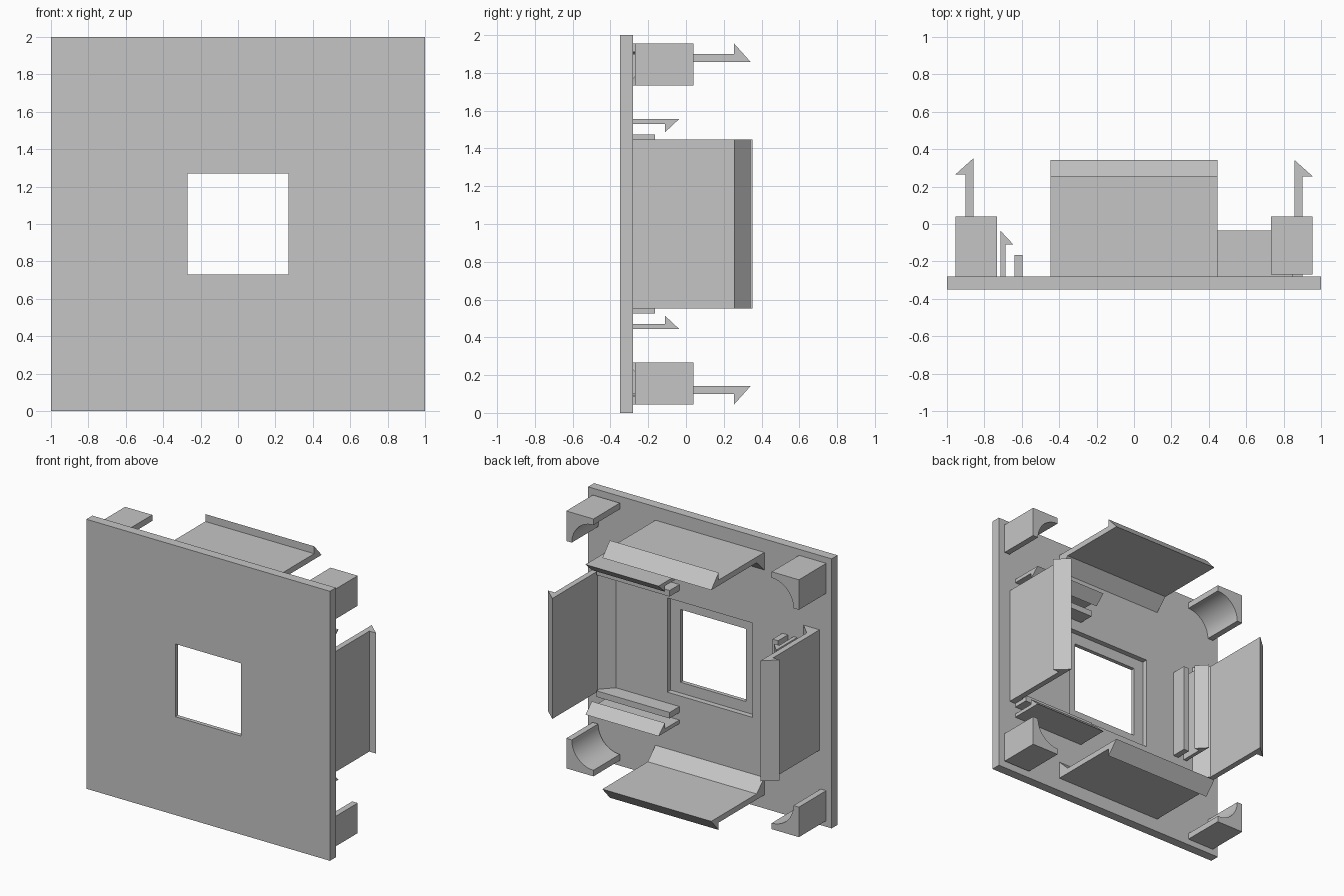
import bpy, bmesh
from math import sin, cos, pi
from mathutils import Vector

if "Cube" in bpy.data.objects:
    bpy.data.objects.remove(bpy.data.objects["Cube"])

grey = bpy.data.materials.new("light_grey")
grey.use_nodes = True
grey.diffuse_color = (0.56, 0.56, 0.56, 1)
grey.node_tree.nodes["Principled BSDF"].inputs["Base Color"].default_value = grey.diffuse_color

BACK = -0.28  # rear surface of the plate
MID = Vector((0, 0, 1))


def finish(name, bm):
    bmesh.ops.recalc_face_normals(bm, faces=bm.faces)
    mesh = bpy.data.meshes.new(name)
    bm.to_mesh(mesh)
    bm.free()
    mesh.materials.append(grey)
    obj = bpy.data.objects.new(name, mesh)
    bpy.context.collection.objects.link(obj)
    return obj


def prism(name, points, sweep):
    """Extrude a closed outline along a vector."""
    bm = bmesh.new()
    face = bm.faces.new([bm.verts.new(p) for p in points])
    grown = bmesh.ops.extrude_face_region(bm, geom=[face])
    verts = [g for g in grown["geom"] if isinstance(g, bmesh.types.BMVert)]
    bmesh.ops.translate(bm, verts=verts, vec=sweep)
    return finish(name, bm)


def wall_part(name, profile, out, along, start, end):
    """Profile of (outward distance, y), swept along the plate."""
    out, along = Vector(out), Vector(along)
    pts = [MID + out * u + Vector((0, y, 0)) + along * start for u, y in profile]
    return prism(name, pts, along * (end - start))


# Square plate with a window and a rebate around it at the rear
rings = [(1, -0.35), (0.27, -0.35), (0.27, -0.32), (0.35, -0.32), (0.35, BACK), (1, BACK)]
bm = bmesh.new()
loops = [[bm.verts.new((sx * h, y, 1 + sz * h))
          for sx, sz in ((-1, -1), (1, -1), (1, 1), (-1, 1))] for h, y in rings]
for i, loop in enumerate(loops):
    after = loops[(i + 1) % len(loops)]
    for j in range(4):
        k = (j + 1) % 4
        bm.faces.new((loop[j], loop[k], after[k], after[j]))
finish("plate", bm)

# Four large snap clips with outward hooks and a sloped foot
X, Z = Vector((1, 0, 0)), Vector((0, 0, 1))
clips = [("top_clip", Z, X, 0), ("bottom_clip", -Z, X, 0),
         ("left_clip", X, Z, 0), ("right_clip", -X, Z, 0.01)]
for name, out, along, dy in clips:
    profile = [(0.77, BACK), (0.9, BACK), (0.9, 0.255 + dy), (0.955, 0.255 + dy),
               (0.858, 0.342 + dy), (0.858, -0.19)]
    wall_part(name, profile, out, along, -0.447, 0.447)

# Small inward hooks, each paired with a low rib
small = [("top", Z, X, 0.25, 0.85, 0.557, 0.475),
         ("bottom", -Z, X, 0.25, 0.85, 0.557, 0.475),
         ("right", -X, Z, -0.33, 0.34, 0.715, 0.64)]
for side, out, along, start, end, u, r in small:
    hook = [(u, BACK), (u, -0.035), (u - 0.07, -0.11), (u - 0.027, -0.11), (u - 0.027, BACK)]
    rib = [(r, BACK), (r, -0.165), (r - 0.045, -0.165), (r - 0.045, BACK)]
    wall_part(side + "_small_hook", hook, out, along, start, end)
    wall_part(side + "_rib", rib, out, along, start, end)

# Corner blocks, each with a round hollow on its inner corner
near, far, radius, steps = 0.732, 0.955, 0.178, 16
arc = [(near + radius * cos(a), near + radius * sin(a))
       for a in (pi / 2 * i / steps for i in range(steps + 1))]
outline = [(far, near)] + arc + [(near, far), (far, far)]
for sx, side in ((1, "left"), (-1, "right")):
    base = -0.27 if sx > 0 else BACK
    for sz, level in ((1, "top"), (-1, "bottom")):
        pts = [(sx * u, base, 1 + sz * v) for u, v in outline]
        block = prism(f"{level}_{side}_corner_block", pts, Vector((0, 0.04 - base, 0)))
        bpy.ops.object.select_all(action="DESELECT")
        block.select_set(True)
        bpy.context.view_layer.objects.active = block
        bpy.ops.object.shade_smooth_by_angle()
